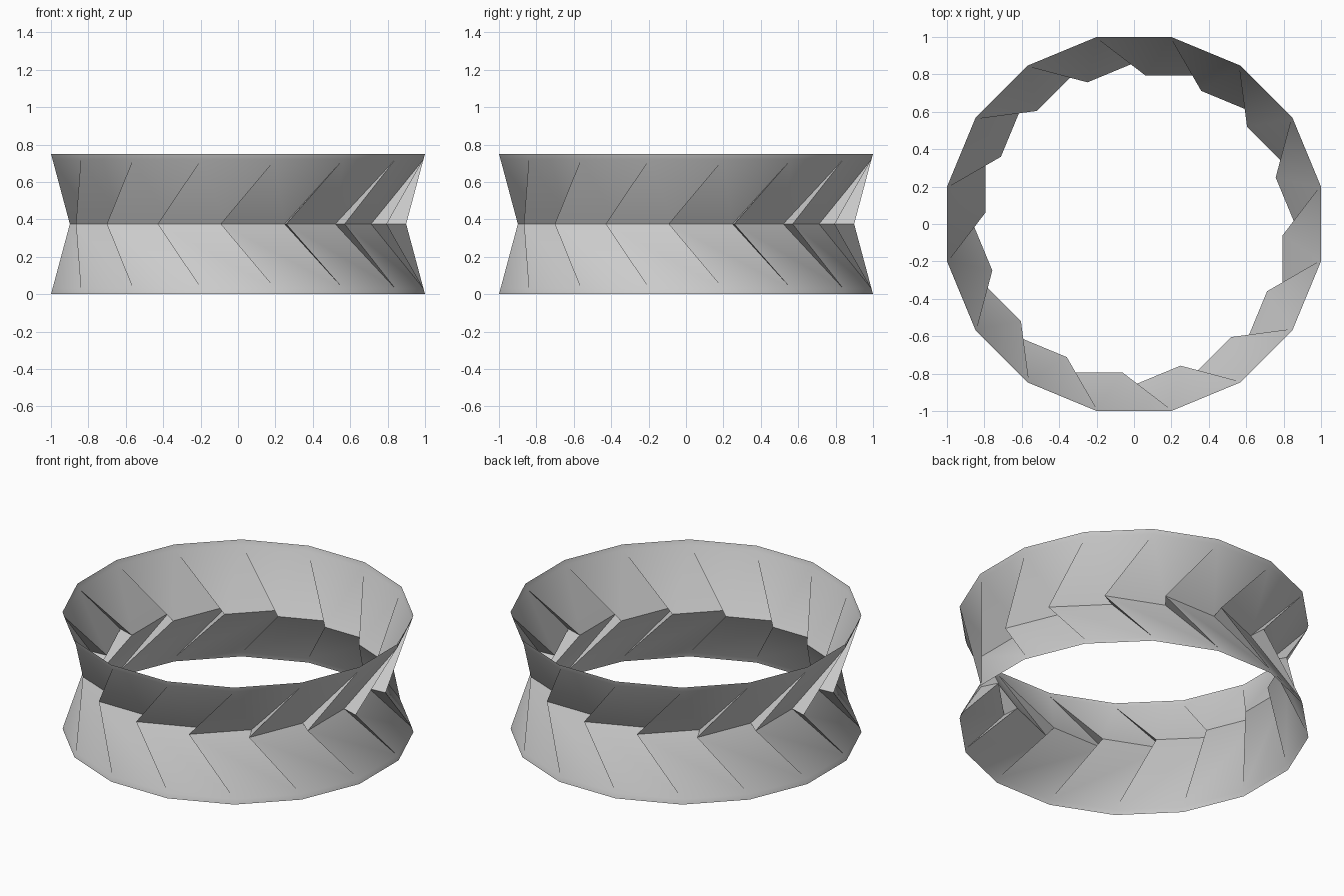
import bpy, bmesh, math
from mathutils import Vector, Matrix

if "Cube" in bpy.data.objects:
    bpy.data.objects.remove(bpy.data.objects["Cube"])

SIDES = 16
HEIGHT = 0.75
MID = HEIGHT / 2
RIM = 0.03                      # height of the rim bands
STEP = 2 * math.pi / SIDES

grey = bpy.data.materials.new("plain grey")
grey.diffuse_color = (0.6, 0.6, 0.6, 1)
grey.use_nodes = True
grey.node_tree.nodes["Principled BSDF"].inputs["Base Color"].default_value = grey.diffuse_color


def corner(k, radius, z):
    """Corner k of the regular outline, with corners 0 and 1 facing the front."""
    a = -math.pi / 2 + (k - 0.5) * STEP
    return Vector((radius * math.cos(a), radius * math.sin(a), z))


def turned(k, x, y):
    """Waist point of the front panel, turned to panel k."""
    return Matrix.Rotation(k * STEP, 3, 'Z') @ Vector((x, y, MID))


bm = bmesh.new()
ring = range(SIDES)

# Waist: each panel ends in an edge pushed sideways and inward
lead = [bm.verts.new(turned(k, -0.43, -0.795)) for k in ring]
trail = [bm.verts.new(turned(k, -0.06, -0.795)) for k in ring]

# Upper half, then its mirror image below
for upper in (True, False):
    level = (lambda z: z) if upper else (lambda z: HEIGHT - z)
    lip = [bm.verts.new(corner(k, 1.0196, level(HEIGHT))) for k in ring]
    neck = [bm.verts.new(corner(k, 1.011, level(HEIGHT - RIM))) for k in ring]
    for k in ring:
        n = (k + 1) % SIDES
        faces = [
            (lip[k], neck[k], neck[n], lip[n]),        # rim band
            (neck[k], lead[k], trail[k], neck[n]),     # slanted panel
            (neck[n], trail[k], lead[n]),              # step between panels
        ]
        for f in faces:
            bm.faces.new(f if upper else f[::-1])

mesh = bpy.data.meshes.new("twisted_ring")
bm.to_mesh(mesh)
bm.free()
mesh.materials.append(grey)
ob = bpy.data.objects.new("twisted_ring", mesh)
bpy.context.collection.objects.link(ob)

# Soft shading around the ring, crisp folds at the waist and steps
bpy.context.view_layer.objects.active = ob
ob.select_set(True)
bpy.ops.object.shade_smooth_by_angle(angle=math.radians(30))
